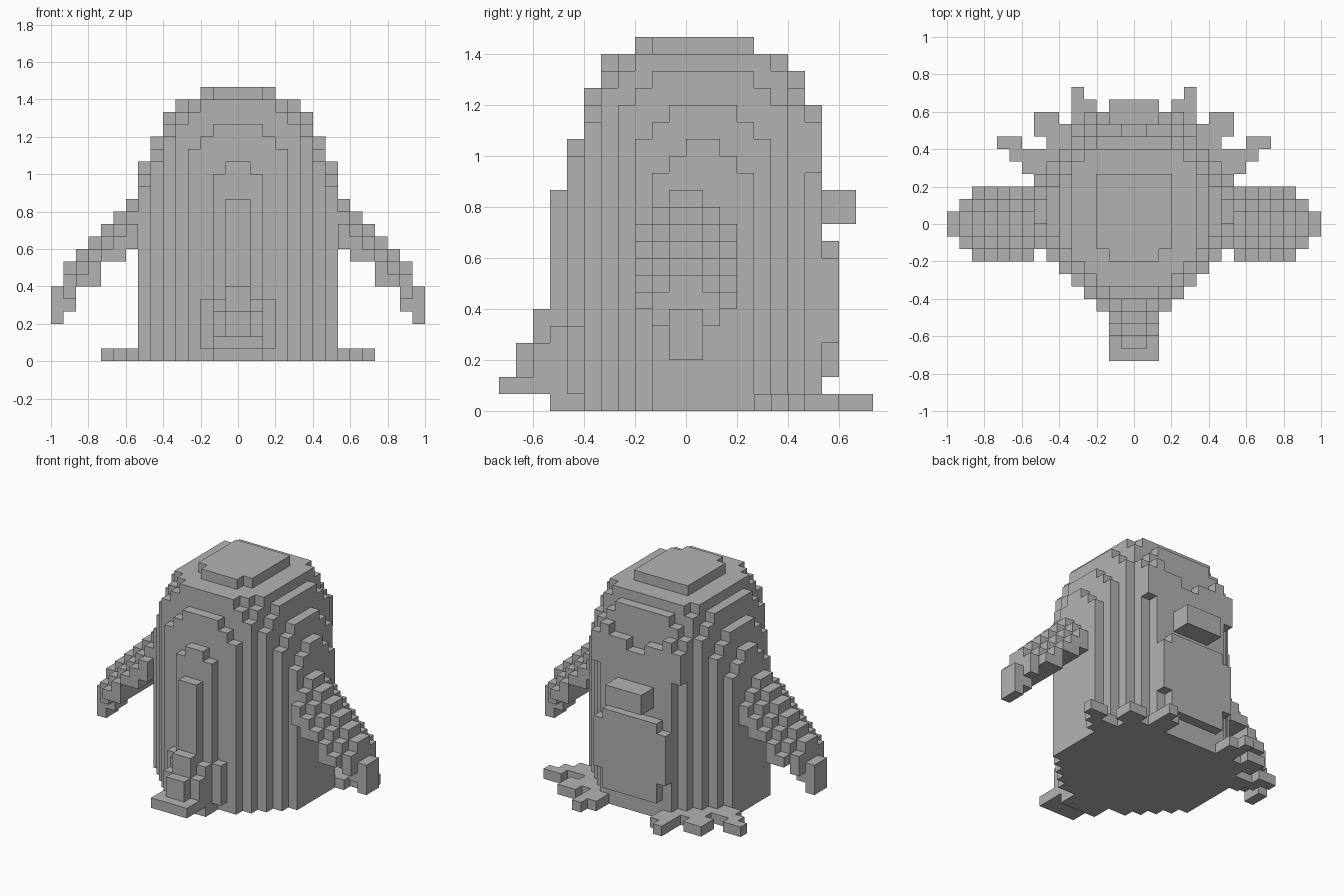
import bpy, bmesh, math
from mathutils import Vector

if "Cube" in bpy.data.objects:
    bpy.data.objects.remove(bpy.data.objects["Cube"])

U = 1 / 15  # size of one block

grey = bpy.data.materials.new("plain grey")
grey.diffuse_color = (0.448, 0.448, 0.448, 1)
grey.use_nodes = True
grey.node_tree.nodes["Principled BSDF"].inputs["Base Color"].default_value = grey.diffuse_color


def box(x0, x1, y0, y1, z0, z1):
    """Block cells of a box, in block units."""
    return {(x, y, z) for x in range(x0, x1) for y in range(y0, y1) for z in range(z0, z1)}


def mirror(cells):
    return {(-1 - x, y, z) for x, y, z in cells}


def both(cells):
    return cells | mirror(cells)


# Body: column heights limited by side and front outlines, rounded on the diagonal
height_x = [22, 22, 22, 21, 21, 20, 18, 16]
height_y = [14, 16, 19, 21, 21] + [22] * 7 + [21, 21, 20, 18]
body = set()
for x, hx in enumerate(height_x):
    for row, hy in enumerate(height_y):
        y = row - 8
        dy = abs(y - 0.5)
        reach = x + 1 + dy
        if reach > 10.5 or (y < -6 and reach > 9.5):
            continue
        top = min(hx, hy) - max(0, int(reach - 8.5))
        if top == 22 and reach > 6:
            top = 21
        body |= box(x, x + 1, y, y + 1, 0, top)

# Face: raised cheeks with a dip between them
body -= box(0, 1, 7, 8, 16, 22) | box(1, 2, 7, 8, 17, 22)
body |= box(3, 4, 7, 8, 14, 18) | box(4, 5, 7, 8, 14, 17)
body = both(body)

belly = both(box(0, 3, 8, 9, 2, 10) | box(3, 4, 8, 9, 4, 9))
beak = both(box(0, 2, 8, 10, 11, 13))

# Tail: steps falling away from the body
tail = both(box(0, 2, -11, -8, 1, 2) | box(0, 1, -10, -8, 1, 4) | box(0, 1, -9, -8, 4, 6)
            | box(1, 2, -9, -8, 1, 4) | box(1, 2, -8, -7, 0, 5) | box(2, 3, -7, -6, 1, 5))

# Foot: three toes on the ground
foot = (box(3, 5, 7, 10, 0, 1) | box(4, 5, 10, 11, 0, 1)
        | box(4, 7, 6, 7, 0, 1) | box(5, 8, 7, 8, 0, 1) | box(6, 8, 8, 9, 0, 1)
        | box(7, 9, 4, 5, 0, 1) | box(6, 10, 5, 6, 0, 1) | box(9, 11, 6, 7, 0, 1)
        | box(4, 5, 6, 7, 1, 2))

# Wing: arched strip sloping down and outward, tapered at the tip
wing = set()
wing_tops = [13, 12, 11, 10, 9, 8, 6]
wing_bottoms = [9, 8, 8, 6, 6, 4, 2]
wing_widths = [3, 3, 3, 3, 3, 2, 1]
wing_bottoms[-1] = 3
for i, (top, bottom, width) in enumerate(zip(wing_tops, wing_bottoms, wing_widths)):
    for y in range(-width, width):
        a = y if y >= 0 else -1 - y
        lift = 1 if i == 5 and a == 1 else 0
        wing |= box(8 + i, 9 + i, y, y + 1, bottom + lift, max(top - a, bottom + lift + 1))

parts = {
    "body": body, "belly": belly, "beak": beak, "tail": tail,
    "right_foot": foot, "left_foot": mirror(foot),
    "right_wing": wing, "left_wing": mirror(wing),
}

# Give each block to one part only, then skin the outside
taken = set()
for name in parts:
    parts[name] = parts[name] - taken
    taken |= parts[name]

directions = [Vector(d) for d in
              ((1, 0, 0), (-1, 0, 0), (0, 1, 0), (0, -1, 0), (0, 0, 1), (0, 0, -1))]


def build(name, cells):
    bm = bmesh.new()
    corners = {}
    for cell in sorted(cells):
        for d in directions:
            if tuple(int(c + e) for c, e in zip(cell, d)) in taken:
                continue
            u = Vector((d.y, d.z, d.x))
            v = d.cross(u)
            centre = Vector(cell) + Vector((0.5, 0.5, 0.5)) + d / 2
            loop = []
            for s, t in ((-1, -1), (1, -1), (1, 1), (-1, 1)):
                p = centre + (u * s + v * t) / 2
                key = (round(p.x), round(p.y), round(p.z))
                if key not in corners:
                    corners[key] = bm.verts.new(Vector(key) * U)
                loop.append(corners[key])
            bm.faces.new(loop)
    # Merge flat areas into single faces
    bmesh.ops.dissolve_limit(bm, angle_limit=math.radians(1), verts=bm.verts, edges=bm.edges)
    mesh = bpy.data.meshes.new(name)
    bm.to_mesh(mesh)
    bm.free()
    mesh.materials.append(grey)
    bpy.context.collection.objects.link(bpy.data.objects.new(name, mesh))


for name, cells in parts.items():
    build(name, cells)
